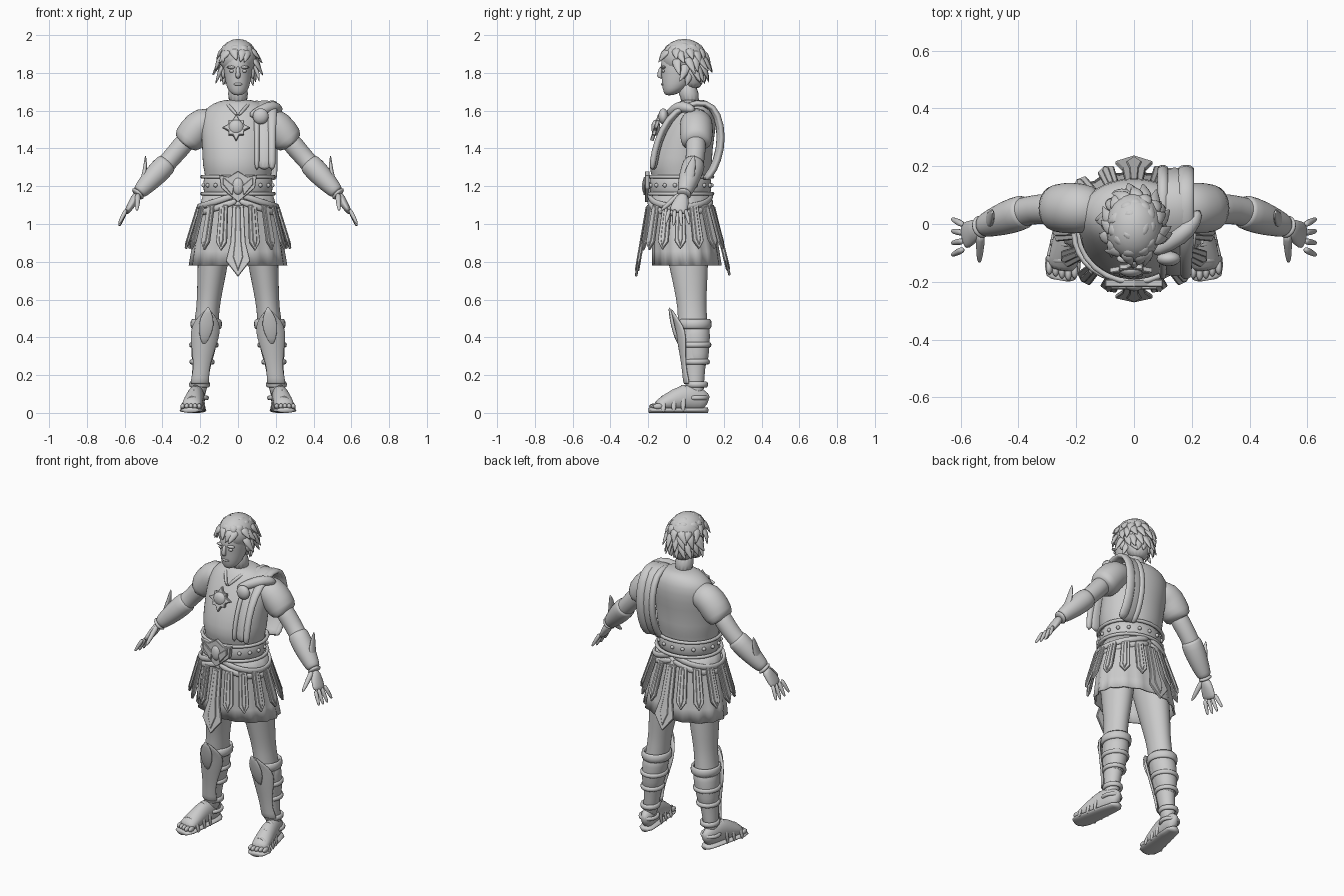
import bpy, bmesh, math, random
from math import sin, cos, pi, tau, radians
from mathutils import Vector, Euler, Matrix

cube = bpy.data.objects.get("Cube")
if cube:
    bpy.data.objects.remove(cube)

GREY = (.6, .6, .6, 1)
stone = bpy.data.materials.new("stone_grey")
stone.use_nodes = True
stone.diffuse_color = GREY
stone.node_tree.nodes["Principled BSDF"].inputs["Base Color"].default_value = GREY
X, Y, Z = Matrix.Identity(3)


def finish(name, bm, smooth=True, mirror=False, subdivide=False, thickness=0, bevel=0):
    bmesh.ops.recalc_face_normals(bm, faces=bm.faces)
    for face in bm.faces:
        face.smooth = smooth
    mesh = bpy.data.meshes.new(name)
    bm.to_mesh(mesh)
    bm.free()
    mesh.materials.append(stone)
    part = bpy.data.objects.new(name, mesh)
    bpy.context.collection.objects.link(part)
    if thickness:
        solidify = part.modifiers.new("thickness", 'SOLIDIFY')
        solidify.thickness, solidify.offset = thickness, 0
    if bevel:
        part.modifiers.new("bevel", 'BEVEL').width = bevel
    if subdivide:
        part.modifiers.new("rounding", 'SUBSURF').levels = 1
    if mirror:
        part.modifiers.new("mirror", 'MIRROR')


def bridge(bm, first, second, wrap):
    count = len(first)
    for j in range(count if wrap else count - 1):
        k = (j + 1) % count
        bm.faces.new((first[j], first[k], second[k], second[j]))


def loft(name, rings, side=None, sides=14, capped=True, closed=False, pleat=0, subdivide=True, **style):
    """Skin over elliptical rings (x, y, z, radius, optional second radius); level unless a side axis is given."""
    bm, loops = bmesh.new(), []
    points = [Vector(ring[:3]) for ring in rings]
    last = len(points) - 1
    for i, ring in enumerate(rings):
        u, v = X, Y
        if side is not None:
            ahead = points[(i + 1) % len(points)] if closed else points[min(i + 1, last)]
            behind = points[i - 1] if closed else points[max(i - 1, 0)]
            along = (ahead - behind).normalized()
            u = (side - along * side.dot(along)).normalized()
            v = along.cross(u)
        loop = []
        for j in range(sides):
            a = tau * j / sides
            grow = 1 + pleat * cos(16 * a) * i / len(rings)
            loop.append(bm.verts.new(points[i] + grow * (u * ring[3] * cos(a) + v * ring[-1] * sin(a))))
        loops.append(loop)
    for first, second in zip(loops, loops[1:]):
        bridge(bm, first, second, True)
    if closed:
        bridge(bm, loops[-1], loops[0], True)
    elif capped:
        bm.faces.new(loops[0])
        bm.faces.new(loops[-1])
    finish(name, bm, subdivide=subdivide, **style)


def hoop(name, centre, rx, ry, height, thick=.01, **style):
    """Closed strap around a limb or the waist."""
    steps = [tau * j / 24 for j in range(24)]
    rings = [(centre.x + rx * cos(a), centre.y + ry * sin(a), centre.z, height, thick) for a in steps]
    loft(name, rings, Z, sides=8, closed=True, subdivide=False, **style)


def ball(name, centre, radii, **style):
    bm = bmesh.new()
    place = Matrix.Translation(centre) @ Matrix.Diagonal((*radii, 1))
    bmesh.ops.create_uvsphere(bm, u_segments=16, v_segments=10, radius=1, matrix=place)
    finish(name, bm, **style)


def plate(name, outline, centre, turn=(0, 0, 0), depth=.014, **style):
    """Flat outline in x and z, given depth, turned and placed."""
    bm = bmesh.new()
    place = Matrix.Translation(centre) @ Euler(turn).to_matrix().to_4x4()
    front, back = [[bm.verts.new(place @ Vector((x, y, z))) for x, z in outline] for y in (-depth / 2, depth / 2)]
    bm.faces.new(front)
    bm.faces.new(back)
    bridge(bm, front, back, True)
    finish(name, bm, smooth=False, bevel=.003, **style)


def both(half):
    """Close a half outline with its mirror image."""
    return half + [(-x, z) for x, z in reversed(half) if x]


def between(start, end, rows):
    """Rings at fractions of the way along a straight line."""
    return [(*start.lerp(end, t), *radii) for t, *radii in rows]


def waist(angle, grow, z):
    """Point around the waist; angle zero faces front."""
    return Vector(((.18 + grow) * sin(angle), -.03 - (.16 + grow) * cos(angle), z))


def leg(z):
    """Centre of the leg at a height."""
    return Vector((.22 - .11 * z, .05 - .06 * z * z, z))


# Tunic, neck and collar
loft("tunic", [(0, -.02, 1.1, .18, .14), (0, -.03, 1.26, .17, .15), (0, -.03, 1.3, .19, .17),
               (0, -.02, 1.4, .19, .16), (0, .01, 1.5, .2, .15), (0, .04, 1.6, .19, .12),
               (0, .04, 1.64, .13, .09), (0, .04, 1.66, .07, .06)], sides=24)
loft("neck", [(0, .03, 1.6, .06), (0, 0, 1.78, .055)])
loft("collar", [(.08, .03, 1.65, .01), (.05, -.06, 1.63, .01), (0, -.11, 1.57, .01)], Z, sides=8, mirror=True)

# Head and face
loft("head", [(0, -.09, 1.68, .02), (0, -.07, 1.7, .05), (0, -.05, 1.74, .065, .08),
              (0, -.03, 1.8, .075, .1), (0, -.03, 1.86, .08, .11), (0, -.02, 1.95, .06, .08)], sides=20)
loft("nose", [(0, -.13, 1.84, .01), (0, -.145, 1.78, .015), (0, -.13, 1.77, .01)], sides=10)
ball("brow", (.034, -.12, 1.83), (.026, .015, .008), mirror=True)
ball("eye", (.033, -.12, 1.81), (.015, .008, .008), mirror=True)
ball("lips", (0, -.12, 1.74), (.024, .012, .008))
ball("ear", (.077, -.01, 1.8), (.012, .02, .03), mirror=True)

# Hair: a cap and rows of curved locks, left open over the face
random.seed(4)
crown = Vector((0, -.01, 1.87))
skull = Vector((.1, .12, .1))
ball("hair_cap", crown + Z * .01, skull)
loft("hair_nape", [(0, .04, 1.71, .05, .04), (0, .03, 1.78, .08, .07), (0, .02, 1.87, .09, .1)])
for elevation, count, gap in ((72, 6, 0), (48, 11, 0), (24, 15, 0), (0, 17, 65), (-24, 17, 85), (-42, 15, 100)):
    for i in range(count):
        az = tau * (i + random.uniform(.2, .8)) / count
        el = radians(elevation + random.uniform(-6, 6))
        if cos(az) > cos(radians(gap)):
            continue
        out = Vector((sin(az) * cos(el), -cos(az) * cos(el), sin(el)))
        across = Vector((cos(az), sin(az), 0))
        swirl = across * random.uniform(-.04, .04)
        root = crown + out * skull
        fall = Z * (.02 + .055 * cos(el))
        reach = random.uniform(.02, .04) * (1 if elevation > -30 else .4)
        loft("hair_lock", [(*(root - out * .03 + Z * .02), .024, .012), (*root, .032, .016),
                           (*(root + out * .014 + swirl * .3 - fall * .4), .022, .013),
                           (*(root + out * reach + swirl - fall), .002)], across, sides=6)

# Sleeves, arms and bracers
shoulder, elbow = Vector((.19, .055, 1.54)), Vector((.36, .05, 1.34))
wrist, knuckle = Vector((.53, -.01, 1.16)), Vector((.59, -.045, 1.06))
cuff = Vector((.285, .055, 1.42))
loft("sleeve", [(.1, .05, 1.54, .07), *between(shoulder, cuff, ((0, .09), (.5, .09), (1, .08), (1, .06)))],
     Y, sides=18, mirror=True)
loft("arm", between(shoulder, elbow, ((.3, .055), (.7, .055), (1, .05)))
     + between(elbow, wrist, ((.4, .055), (.7, .04), (1, .03))), Y, mirror=True)
loft("bracer", between(elbow, wrist, ((.08, .05), (.1, .062), (.45, .062), (.8, .048), (.95, .04), (.97, .03))),
     Y, mirror=True)
loft("bracer_point", [(.52, 0, 1.19, .02, .012), (.49, .02, 1.27, .04, .016), (.49, .045, 1.37, .003)],
     Y, sides=8, mirror=True)
for t in (.88, 1):
    loft("wrist_roll", between(elbow, wrist, ((t - .05, .03), (t, .045), (t + .05, .03))), Y, mirror=True)

# Hands
loft("palm", between(wrist, knuckle, ((0, .025), (.4, .042, .023), (.85, .05, .018), (1, .04, .012))), Y, mirror=True)
for i in range(4):
    spread = i - 1.5
    root = knuckle + Y * spread * .028 + Z * .02
    tip = root + Vector((.04, spread * .014, -.095 + .01 * abs(spread - .2)))
    loft("finger", between(root, tip, ((0, .013), (.5, .012), (.9, .009), (1, .004))), Y, sides=8, mirror=True)
loft("thumb", between(wrist - Y * .02, Vector((.535, -.135, 1.07)), ((0, .018), (.4, .016), (.8, .012), (1, .005))),
     X, sides=8, mirror=True)

# Shoulder sash, draped over and hanging loose at the back
drape = ((-.17, 1.28), (-.16, 1.38), (-.12, 1.5), (-.05, 1.6), (.05, 1.65), (.14, 1.63),
         (.18, 1.52), (.18, 1.4), (.14, 1.28), (.09, 1.23))
for name, x, lift, width in (("sash", .14, 0, .06), ("sash_fold", .18, .01, .03), ("sash_inner_fold", .1, .01, .02)):
    rings = [(x, y + math.copysign(lift, y), z, width * (.7 if y < -.1 else 1), .018) for y, z in drape]
    loft(name, rings, X, sides=10)
loft("sash_roll", [(.06, -.1, 1.57, .02), (.12, -.07, 1.6, .03), (.19, -.02, 1.63, .035), (.23, .05, 1.6, .02)],
     Z, sides=10)

# Round clasps on the chest
rays = []
for i in range(16):
    length = .075 if i % 4 == 0 else .045 + .013 * (i % 2 == 0)
    rays.append((length * sin(tau * i / 16), length * cos(tau * i / 16)))
sun = Vector((-.01, -.16, 1.51))
plate("sun_clasp", rays, sun, (-.3, 0, 0), depth=.02)
ball("sun_boss", sun, (.042, .024, .042))
ball("shoulder_clasp", (.12, -.12, 1.57), (.042, .026, .042))

# Belt, studs and buckle
loft("belt", [(0, -.03, z, .18 + grow, .16 + grow) for z, grow in ((1.15, -.01), (1.16, .005), (1.25, .005), (1.26, -.01))],
     sides=28)
for z in (1.16, 1.25):
    hoop("belt_rim", Vector((0, -.03, z)), .19, .17, .01)
for i in range(18):
    ball("belt_stud", waist(tau * i / 18, .005, 1.205), (.011, .011, .011))
front = Vector((0, -.205, 1.2))
plate("buckle", both([(0, .08), (.05, .05), (.1, .06), (.09, -.01), (0, -.085)]), front, depth=.025)
plate("buckle_wing", [(.02, 0), (.08, .05), (.08, .01), (.03, -.05)], front - Y * .014, mirror=True)
ball("buckle_boss", front - Y * .01, (.03, .018, .045))

# Draped hip straps
for low in (0, .035):
    arc = [(pi * i / 8, .07 * sin(pi * i / 8)) for i in range(9)]
    loft("hip_strap", [(*waist(a, .005 + sag * .4, 1.16 - sag - low), .018, .012) for a, sag in arc], Z, sides=8, mirror=True)

# Pleated skirt with hanging straps
flare = [i / 5 for i in range(6)]
loft("skirt", [(0, .03 * t - .025, 1.16 - .38 * t, .18 + .07 * t ** .8, .15 + .025 * t) for t in flare],
     sides=64, capped=False, pleat=.035, subdivide=False, thickness=.008)
strap = both([(.024, 0), (.03, -.2), (0, -.245)])
tab = both([(.03, 0), (.04, -.2), (.065, -.3), (0, -.385)])
for i in range(16):
    angle = tau * i / 16
    outline = tab if i % 8 == 0 else strap
    tilt = -.1 - .13 * abs(sin(angle)) - (.07 if cos(angle) > .99 else .07 - .07 * cos(angle))
    spot = waist(angle, .01 + .015 * abs(sin(angle)), 1.1)
    plate("skirt_strap", outline, spot, (tilt, 0, angle))
    plate("strap_rib", [(x * .4, z * .9 - .01) for x, z in outline], spot, (tilt, 0, angle), depth=.024)

# Legs
calf = ((1, .09), (.9, .09), (.77, .08), (.66, .07), (.55, .06), (.42, .07), (.32, .06), (.2, .042), (.05, .042))
loft("leg", [(*leg(z), r, r * (1.1 + .25 * z)) for z, r in calf], sides=18, mirror=True)


def greave(name, rows):
    """Curved shin plate: rows of height, radius and half angle."""
    bm, strips = bmesh.new(), []
    for z, radius, spread in rows:
        angles = [spread * s / 4 for s in range(-4, 5)]
        strips.append([bm.verts.new(leg(z) + Vector((radius * sin(a), -radius * cos(a), 0))) for a in angles])
    for upper, lower in zip(strips, strips[1:]):
        bridge(bm, upper, lower, False)
    finish(name, bm, mirror=True, subdivide=True, thickness=.014)


# Greaves, calf guards and straps
greave("greave", ((.55, .11, .05), (.51, .1, .5), (.46, .09, 1), (.4, .085, 1.1), (.3, .07, .8), (.22, .06, .7), (.15, .058, 1.1)))
greave("greave_crest", ((.56, .12, .04), (.5, .115, .35), (.43, .105, .4), (.36, .08, .05)))
loft("calf_guard", [(*(leg(z) + Y * .012), r, r * 1.07) for z, r in ((.49, .068), (.42, .075), (.31, .062), (.23, .05))],
     sides=16, mirror=True)
for z, r, height in ((.47, .074, .026), (.36, .068, .014), (.27, .057, .014), (.15, .046, .016), (.08, .048, .012)):
    hoop("calf_strap", leg(z) + Y * .008, r, r * 1.1, height, mirror=True)

# Sandals and feet
heel, toe = Vector((.205, .115, 0)), Vector((.255, -.195, 0))
tread = ((0, .02), (.08, .042), (.3, .05), (.6, .056), (.85, .062), (.97, .05), (1, .03))
loft("sole", [(*(heel.lerp(toe, t) + Z * .014), w, .014) for t, w in tread], X, sides=16, subdivide=False, mirror=True)
instep = ((0, .04, .02), (.1, .06, .04), (.35, .075, .045), (.55, .06, .05), (.75, .04, .055), (.9, .025, .05))
loft("foot", [(*(heel.lerp(toe, t) + Z * (h + .01)), w, h) for t, h, w in instep], X, mirror=True)
for i in range(5):
    ball("toe", (.205 + .022 * i, -.17 + .007 * abs(i - 1), .035), (.012, .026, .015), mirror=True)
for t, width, height in ((.76, .06, .09), (.58, .054, .125), (.42, .05, .15)):
    arc = [heel.lerp(toe, t) + X * width * cos(pi * i / 6) + Z * height * sin(pi * i / 6) for i in range(7)]
    loft("sandal_strap", [(*point, .014, .007) for point in arc], Y, sides=8, mirror=True)
